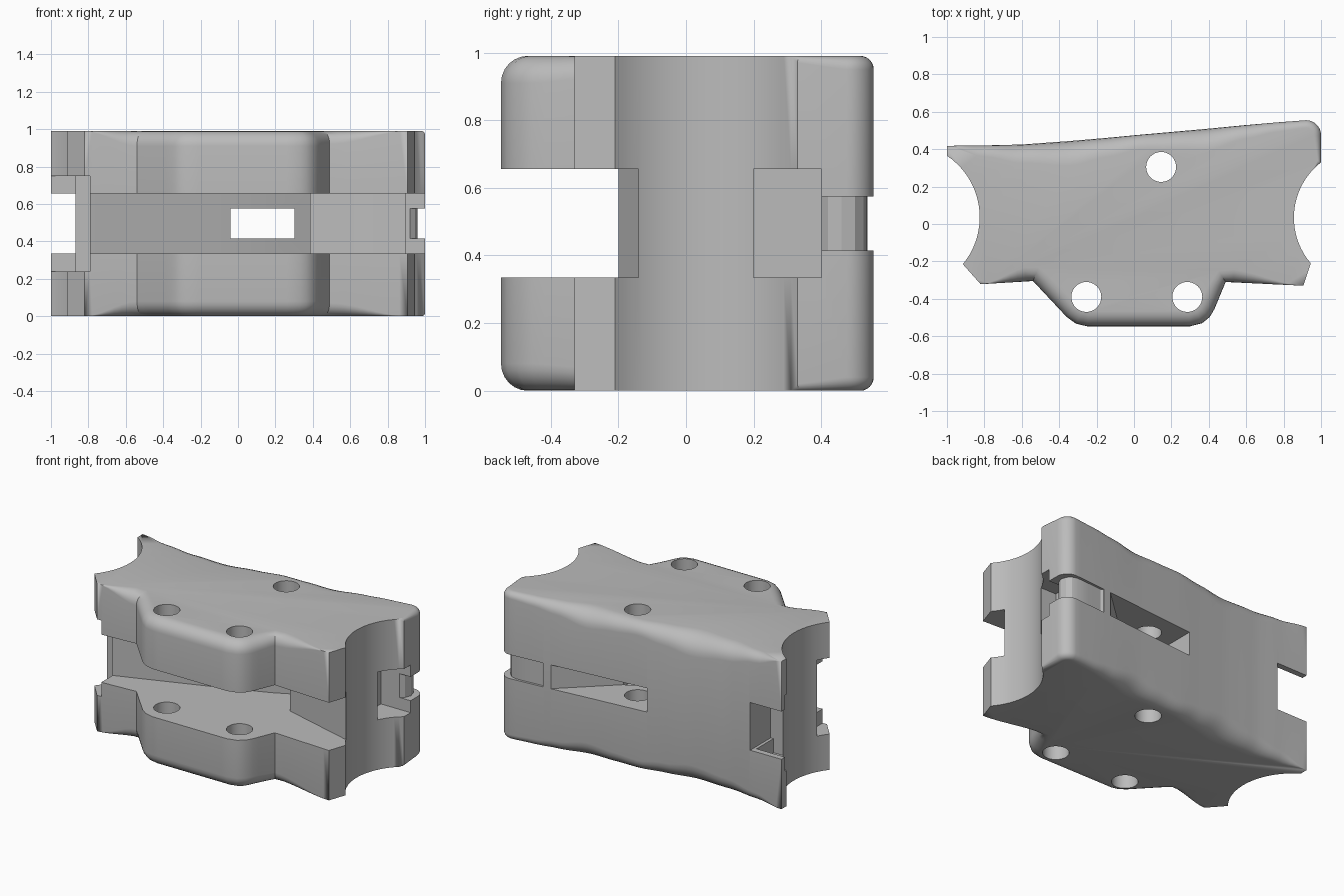
import bpy, bmesh, math
from mathutils import Vector

if "Cube" in bpy.data.objects:
    bpy.data.objects.remove(bpy.data.objects["Cube"])

H = 0.99
grey = bpy.data.materials.new("plain grey")
grey.diffuse_color = (0.5, 0.5, 0.5, 1)
grey.use_nodes = True
grey.node_tree.nodes["Principled BSDF"].inputs["Base Color"].default_value = grey.diffuse_color


def new_object(name, bm):
    me = bpy.data.meshes.new(name)
    bmesh.ops.recalc_face_normals(bm, faces=bm.faces)
    bm.to_mesh(me)
    bm.free()
    ob = bpy.data.objects.new(name, me)
    bpy.context.collection.objects.link(ob)
    me.materials.append(grey)
    return ob


def prism(name, pts, z0, z1):
    bm = bmesh.new()
    f = bm.faces.new([bm.verts.new((x, y, z0)) for x, y in pts])
    ext = bmesh.ops.extrude_face_region(bm, geom=[f])["geom"]
    bmesh.ops.translate(bm, vec=(0, 0, z1 - z0),
                        verts=[v for v in ext if isinstance(v, bmesh.types.BMVert)])
    return new_object(name, bm)


def ease_path(keys, step=0.04):
    # subdivide key points (x, y, fillet), easing the fillet size
    out = []
    for a, b in zip(keys, keys[1:]):
        n = max(1, round(math.dist(a[:2], b[:2]) / step))
        for i in range(n):
            t = i / n
            s = t * t * (3 - 2 * t)
            out.append((a[0] + (b[0] - a[0]) * t, a[1] + (b[1] - a[1]) * t,
                        a[2] + (b[2] - a[2]) * s))
    return out


def socket_arc(p, apex, q, n=20):
    # concave arc through three points, without its end points
    (ax, ay), (bx, by), (cx, cy) = p, apex, q
    d = 2 * (ax * (by - cy) + bx * (cy - ay) + cx * (ay - by))
    a2, b2, c2 = ax * ax + ay * ay, bx * bx + by * by, cx * cx + cy * cy
    ux = (a2 * (by - cy) + b2 * (cy - ay) + c2 * (ay - by)) / d
    uy = (a2 * (cx - bx) + b2 * (ax - cx) + c2 * (bx - ax)) / d
    r = math.hypot(ax - ux, ay - uy)
    s = 1 if bx < ux else -1
    t0 = math.asin((ay - uy) / r)
    t1 = math.asin((cy - uy) / r)
    return [(ux - s * r * math.cos(t0 + (t1 - t0) * i / n),
             uy + r * math.sin(t0 + (t1 - t0) * i / n), 0) for i in range(1, n)]


# outline, clockwise seen from above: back, right socket, front boss, left socket
back = [(-1, .418, 0), (-.8, .42, .06), (-.6, .425, .10), (-.35, .443, .13), (-.15, .46, .10),
        (.03, .477, .075), (.2, .492, .09), (.38, .508, .11), (.6, .529, .07), (.75, .542, .05),
        (.92, .555, .04)]
corner = [(.92 + .08 * math.sin(a), .475 + .08 * math.cos(a), .04)
          for a in (math.radians(10 * i) for i in range(10))]
front = [(.945, -.21, 0), (.905, -.33, 0), (.49, -.31, .07), (.43, -.455, .08), (.405, -.497, .08),
         (.365, -.53, .08), (.30, -.547, .08), (-.25, -.547, .08), (-.31, -.533, .08),
         (-.36, -.497, .08), (-.54, -.305, .08), (-.82, -.322, 0), (-.915, -.215, 0)]
outline = ease_path(back) + corner + [(1, .33, .02)]
outline += socket_arc((1, .33), (.855, .03), (.945, -.21))
outline += ease_path(front) + [front[-1]]
outline += socket_arc((-.915, -.215), (-.825, .03), (-1, .365)) + [(-1, .365, 0)]

# body: stacked rings with a fillet of varying size at top and bottom
N = len(outline)
inward = []
for i, (x, y, r) in enumerate(outline):
    p, q = Vector(outline[i - 1][:2]), Vector(outline[(i + 1) % N][:2])
    c = Vector((x, y))
    d = ((c - p).normalized() + (q - c).normalized()).normalized()
    inward.append(Vector((d.y, -d.x)))
K = 6
levels = []
for k in range(K + 1):
    a = math.pi / 2 * k / K
    levels.append((1 - math.sin(a), 1 - math.cos(a)))
bm = bmesh.new()
rings = []
for top in (False, True):
    for off, up in (reversed(levels) if top else levels):
        ring = []
        for (x, y, r), n in zip(outline, inward):
            z = r * up
            ring.append(bm.verts.new((x + n.x * r * off, y + n.y * r * off, H - z if top else z)))
        rings.append(ring)
rings = [r for r in rings]
for a, b in zip(rings, rings[1:]):
    for i in range(N):
        j = (i + 1) % N
        bm.faces.new((a[i], a[j], b[j], b[i]))
bm.faces.new(rings[0])
bm.faces.new(rings[-1])
bmesh.ops.remove_doubles(bm, verts=bm.verts, dist=1e-4)
bmesh.ops.dissolve_degenerate(bm, edges=bm.edges, dist=1e-5)
body = new_object("link_body", bm)


def circle(x, y, r, n=40):
    return [(x + r * math.cos(2 * math.pi * i / n), y + r * math.sin(2 * math.pi * i / n))
            for i in range(n)]


def box(x0, x1, y0, y1):
    return [(x0, y0), (x1, y0), (x1, y1), (x0, y1)]


Z0, Z1, T0, T1 = .335, .655, .415, .575
cutters = [
    # wide front slot
    ("front_slot", [(-.79, -.2), (-.11, .05), (.14, .15), (.385, .27), (.385, 0), (.89, -.14),
                    (1.2, -.14), (1.2, -.8), (-1.2, -.8), (-1.2, -.2)], Z0, Z1),
    # tunnel out of the back
    ("back_tunnel", [(-.04, -.05), (.27, -.05), (.27, .2), (.63, .53), (.63, .7), (-.04, .7)], T0, T1),
    # left end notches
    ("left_front_notch", box(-1.2, -.79, -.6, -.145), .24, .75),
    ("left_inner_notch", box(-1.2, -.79, .2, .38), .24, .75),
    ("left_back_notch", box(-1.2, -.77, .203, .7), Z0, Z1),
    # right end pocket and the groove round its corner
    ("right_pocket", box(.78, 1.2, .2, .4), Z0, Z1),
    ("corner_groove", [(.9, .385), (.945, .42), (.96, .46), (.95, .5), (.925, .525), (.89, .535),
                       (.8, .53), (.7, .522), (.685, .53), (.68, .65), (1.2, .65), (1.2, .385)], T0, T1),
]
# pin holes
for i, (x, y) in enumerate([(-.255, -.39), (.285, -.39), (.145, .305)]):
    cutters.append(("pin_hole_%d" % i, circle(x, y, .08), -.2, 1.2))

bpy.context.view_layer.objects.active = body
for name, pts, z0, z1 in cutters:
    cut = prism(name, pts, z0, z1)
    cut.hide_render = True
    mod = body.modifiers.new(name, 'BOOLEAN')
    mod.operation = 'DIFFERENCE'
    mod.solver = 'EXACT'
    mod.object = cut
    bpy.ops.object.modifier_apply(modifier=mod.name)
    bpy.data.objects.remove(cut)

bpy.ops.object.select_all(action='DESELECT')
body.select_set(True)
bpy.ops.object.shade_smooth_by_angle(angle=math.radians(25))
